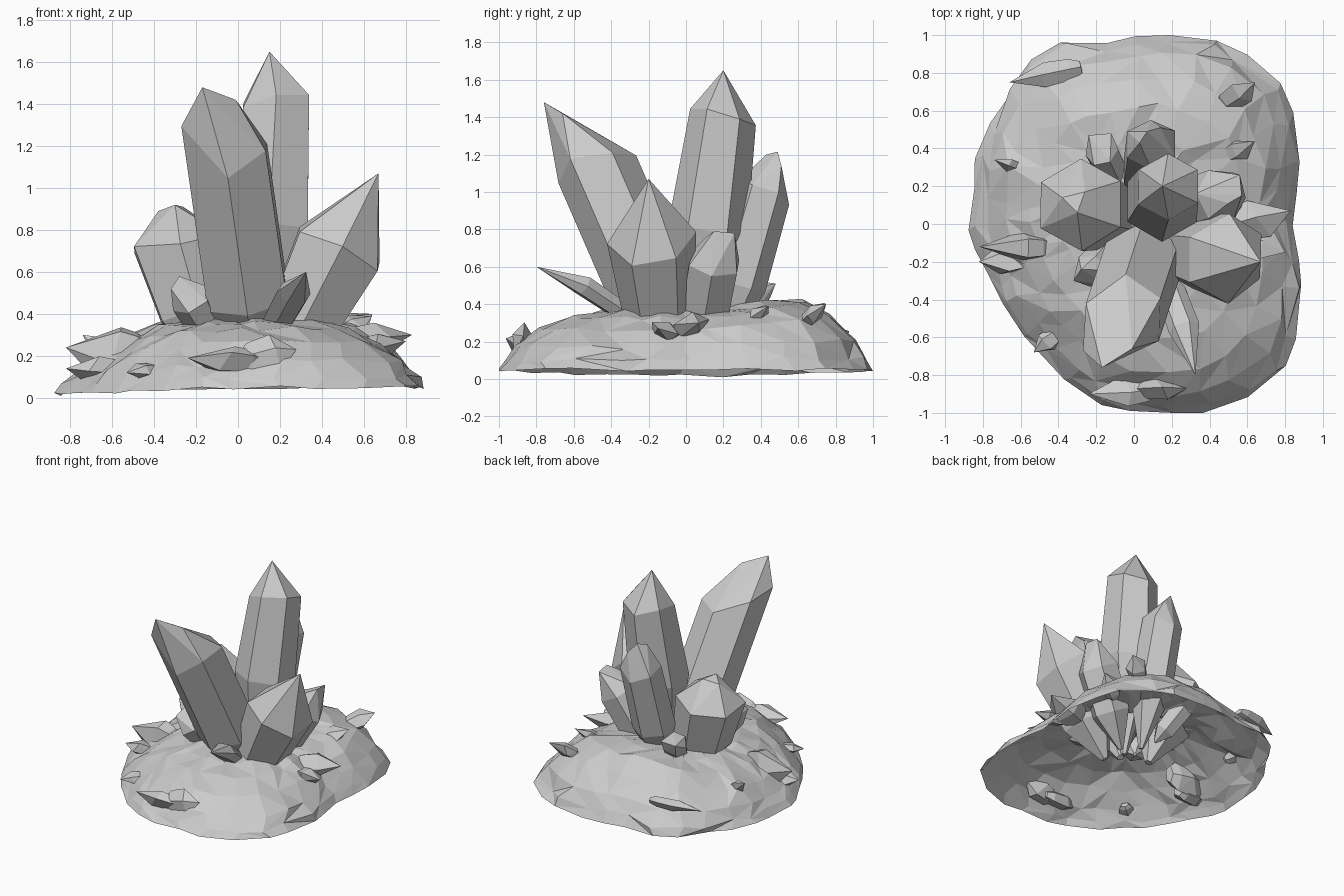
import bpy, bmesh, math, random
from mathutils import Vector

if "Cube" in bpy.data.objects:
    bpy.data.objects.remove(bpy.data.objects["Cube"])

random.seed(4)


def finish(name, bm):
    bmesh.ops.recalc_face_normals(bm, faces=bm.faces[:])
    me = bpy.data.meshes.new(name)
    bm.to_mesh(me)
    bm.free()
    ob = bpy.data.objects.new(name, me)
    bpy.context.collection.objects.link(ob)
    return ob


def crystal(name, base, shoulder, tips, r, rot=30, offs=(0,) * 6, root=0.12, neck=0.88, at=0.3, flat=1.0):
    """Tapered faceted prism: root ring, neck ring, shoulder ring and one or more tips."""
    b, s = Vector(base), Vector(shoulder)
    axis = (s - b).normalized()
    u = (Vector((1, 0, 0)) - axis * axis.x).normalized()
    v = axis.cross(u)
    bm = bmesh.new()
    for t, rad, top in ((0, r * root, 0), (at, r * neck, 0), (1, r, 1)):
        for i, o in enumerate(offs):
            a = math.radians(rot + 360 * i / len(offs))
            bm.verts.new(b.lerp(s, t) + u * rad * math.cos(a)
                         + v * rad * flat * math.sin(a) + axis * o * top)
    for p in tips:
        bm.verts.new(p)
    res = bmesh.ops.convex_hull(bm, input=bm.verts[:])
    junk = {e for e in res["geom_interior"] if isinstance(e, bmesh.types.BMVert)}
    bmesh.ops.delete(bm, geom=list(junk), context='VERTS')
    bmesh.ops.dissolve_limit(bm, angle_limit=math.radians(2), verts=bm.verts[:], edges=bm.edges[:])
    return finish(name, bm)


# Rock base: an open, hollow faceted dome
outline = [(0.84, 0.05), (0.88, 0.25), (0.89, 0.45), (0.77, 0.77), (0.43, 0.98), (0.05, 1.0),
           (-0.18, 0.96), (-0.35, 0.99), (-0.68, 0.77), (-0.67, 0.66), (-0.85, 0.4), (-0.84, 0.22),
           (-0.9, 0.05), (-0.73, -0.33), (-0.51, -0.68), (-0.1, -0.99), (0.05, -1.0),
           (0.43, -1.0), (0.79, -0.78), (0.9, -0.35), (0.86, -0.12)]
polar = sorted((math.atan2(y, x) % math.tau, math.hypot(x, y)) for x, y in outline)


def rim_radius(a):
    pts = [(polar[-1][0] - math.tau, polar[-1][1])] + polar + [(polar[0][0] + math.tau, polar[0][1])]
    for (a0, r0), (a1, r1) in zip(pts, pts[1:]):
        if a0 <= a <= a1:
            return r0 + (r1 - r0) * (a - a0) / (a1 - a0)
    return polar[0][1]


def dome_height(a, s, x, y):
    left = max(0, -math.cos(a))
    rim = 0.05 - 0.035 * left
    power = 4.0 - 1.3 * left + 1.2 * max(0, math.sin(a))
    bump = 0.075 * math.exp(-((y - 0.62) / 0.25) ** 2 - ((x - 0.15) / 0.5) ** 2)
    return rim + (0.378 - rim) * (1 - s ** power) + bump * (1 - s ** 6)


bm = bmesh.new()
N = 32
center = bm.verts.new((0, 0, 0.37))
rings = []
for s0 in (0.25, 0.45, 0.62, 0.77, 0.89, 0.96, 1.0):
    ring = []
    for i in range(N):
        inner = s0 < 1
        a = (i + random.uniform(-0.25, 0.25)) * math.tau / N % math.tau
        s = s0 + (random.uniform(-0.025, 0.015) if inner else random.uniform(-0.015, 0))
        R = rim_radius(a)
        x, y = R * s * math.cos(a), R * s * math.sin(a)
        z = dome_height(a, s0, x, y) + random.uniform(-0.015, 0.015) * (1 if inner else 0.6)
        ring.append(bm.verts.new((x, max(-1, min(1, y)), max(z, 0.0))))
    rings.append(ring)
for i in range(N):
    bm.faces.new((center, rings[0][i], rings[0][(i + 1) % N]))
for r0, r1 in zip(rings, rings[1:]):
    for i in range(N):
        j = (i + 1) % N
        if random.random() < 0.5:
            bm.faces.new((r0[i], r1[i], r1[j]))
            bm.faces.new((r0[i], r1[j], r0[j]))
        else:
            bm.faces.new((r0[i], r1[i], r0[j]))
            bm.faces.new((r0[j], r1[i], r1[j]))
finish("rock_base", bm)

# Large crystals radiating from a common root
crystal("front_crystal", (0.10, -0.03, 0.1), (-0.055, -0.5, 1.18),
        [(-0.17, -0.76, 1.48), (-0.01, -0.66, 1.42)], 0.22, -90, (-0.05, 0.02, -0.04, -0.08, 0.08, 0.2),
        neck=1.0, at=0.35)
crystal("tallest_crystal", (0.11, 0.02, 0.1), (0.18, 0.195, 1.38), [(0.15, 0.2, 1.65)], 0.18, 30,
        (0.03, 0, 0.03, -0.02, 0.04, 0.06), neck=1.18, at=0.55)
crystal("right_crystal", (0.17, -0.12, 0.1), (0.48, -0.18, 0.71), [(0.67, -0.2, 1.07)], 0.24, 30,
        (0.02, 0.06, 0, 0, 0.04, 0), neck=0.8, at=0.42)
crystal("left_crystal", (-0.1, 0.04, 0.1), (-0.275, 0.1, 0.71),
        [(-0.38, 0.14, 0.89), (-0.3, 0.06, 0.92), (-0.26, 0.17, 0.91)], 0.245, 30,
        (0, 0.02, 0.05, 0.06, 0, 0), neck=0.85, at=0.5)
crystal("back_crystal", (0.07, 0.16, 0.1), (0.09, 0.42, 1.0),
        [(0.03, 0.43, 1.2), (0.07, 0.49, 1.215), (0.14, 0.51, 1.14)], 0.145, 30,
        (0.02, -0.03, 0, 0, 0.03, 0.02), neck=1.05, at=0.45)
crystal("back_right_crystal", (0.17, 0.06, 0.1), (0.46, 0.15, 0.62),
        [(0.5, 0.11, 0.76), (0.57, 0.15, 0.79), (0.56, 0.26, 0.78)], 0.15, 0, neck=0.95, at=0.45)

# Small crystals between the large ones
crystal("thin_front_crystal", (0.1, -0.1, 0.2), (0.265, -0.55, 0.5), [(0.325, -0.8, 0.6)], 0.085, 10, flat=0.7)
crystal("small_left_crystal", (-0.06, -0.06, 0.2), (-0.22, -0.25, 0.47),
        [(-0.32, -0.3, 0.52), (-0.28, -0.24, 0.58)], 0.105, 20)
crystal("small_back_crystal", (-0.06, 0.16, 0.2), (-0.17, 0.38, 0.47),
        [(-0.24, 0.47, 0.5), (-0.12, 0.48, 0.51)], 0.09, 0)

# Shards half sunk in the rock: root, tip, radius
shards = [((-0.43, -0.12, 0.2), (-0.82, -0.12, 0.24), 0.14),
          ((-0.55, -0.17, 0.12), (-0.82, -0.2, 0.14), 0.1),
          ((-0.6, 0.29, 0.2), (-0.74, 0.34, 0.3), 0.05),
          ((-0.28, 0.83, 0.24), (-0.66, 0.75, 0.22), 0.07),
          ((0.47, 0.63, 0.3), (0.64, 0.75, 0.4), 0.08),
          ((0.45, 0.33, 0.3), (0.64, 0.44, 0.39), 0.07),
          ((0.5, -0.02, 0.26), (0.83, 0.07, 0.3), 0.12),
          ((0.58, -0.08, 0.24), (0.8, -0.15, 0.27), 0.09),
          ((0.12, -0.86, 0.16), (-0.24, -0.9, 0.19), 0.1),
          ((0.02, -0.88, 0.17), (0.28, -0.87, 0.23), 0.1),
          ((-0.4, -0.58, 0.14), (-0.53, -0.68, 0.12), 0.06)]
for i, (root, tip, r) in enumerate(shards):
    mid = Vector(root).lerp(Vector(tip), 0.5)
    offs = [random.uniform(-0.4, 0.4) * r for _ in range(5)]
    crystal(f"shard_{i + 1}", root, mid, [tip], r, random.uniform(0, 60), offs, root=0.5, neck=0.85, flat=0.6)
